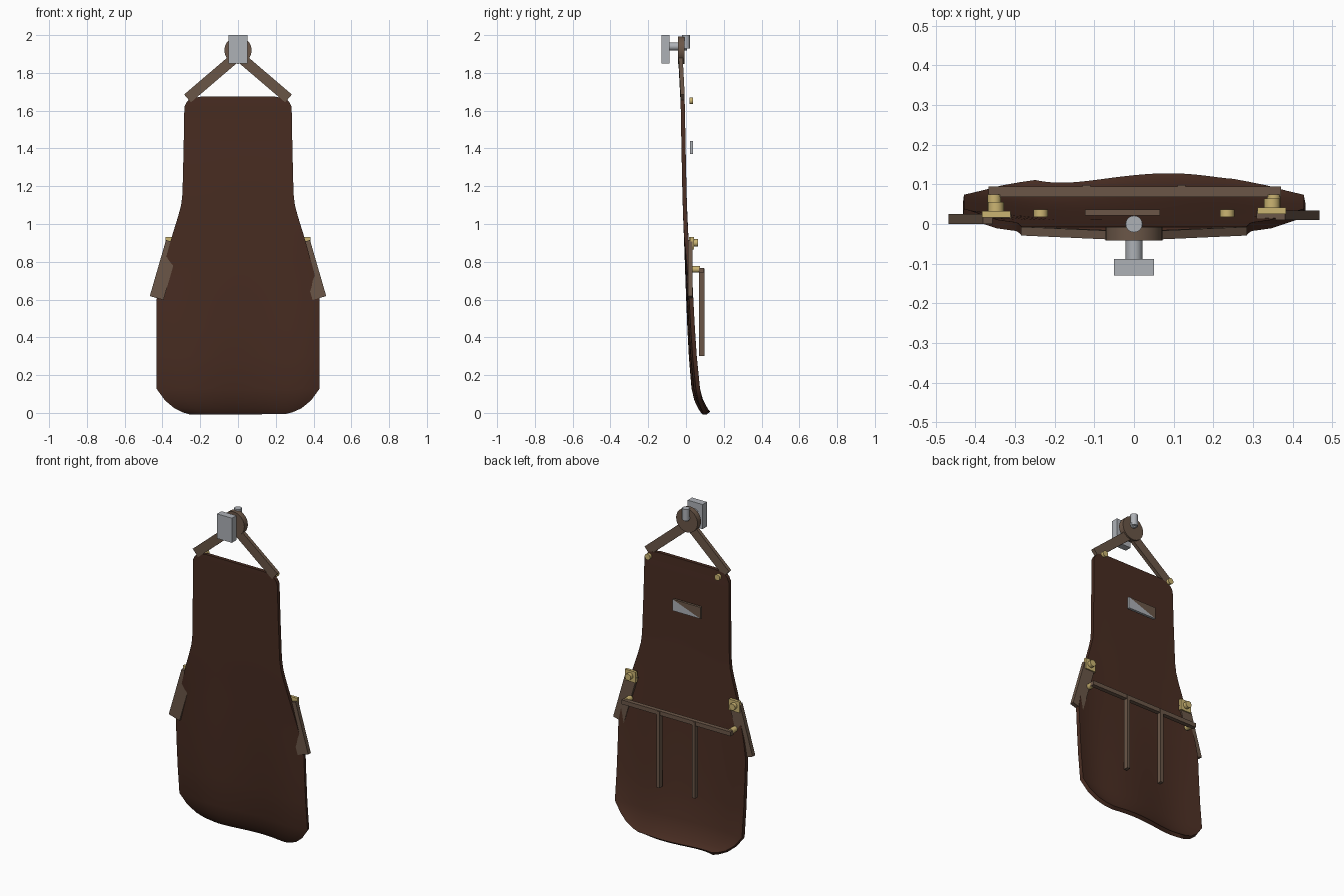
import bpy, bmesh, math
from mathutils import Vector, Matrix

if "Cube" in bpy.data.objects:
    bpy.data.objects.remove(bpy.data.objects["Cube"])


def material(name, rgb):
    m = bpy.data.materials.new(name)
    m.diffuse_color = (*rgb, 1)
    m.use_nodes = True
    m.node_tree.nodes["Principled BSDF"].inputs["Base Color"].default_value = m.diffuse_color
    return m


LEATHER = material("dark_leather", (0.066, 0.026, 0.016))
STRAP = material("strap_leather", (0.145, 0.094, 0.064))
STEEL = material("steel", (0.42, 0.44, 0.47))
BRASS = material("brass", (0.60, 0.46, 0.17))


def finish(name, bm, mat, smooth=False):
    bmesh.ops.recalc_face_normals(bm, faces=bm.faces[:])
    me = bpy.data.meshes.new(name)
    bm.to_mesh(me)
    bm.free()
    me.materials.append(mat)
    ob = bpy.data.objects.new(name, me)
    bpy.context.collection.objects.link(ob)
    if smooth:
        shade(ob)
    return ob


def shade(ob):
    bpy.ops.object.select_all(action='DESELECT')
    ob.select_set(True)
    bpy.context.view_layer.objects.active = ob
    bpy.ops.object.shade_smooth_by_angle(angle=math.radians(40))


def box(name, lo, hi, mat):
    lo, hi = Vector(lo), Vector(hi)
    bm = bmesh.new()
    bmesh.ops.create_cube(bm, size=1, matrix=Matrix.Translation((lo + hi) / 2)
                          @ Matrix.Diagonal((*(hi - lo), 1)))
    return finish(name, bm, mat)


def rod(name, a, b, r, mat, sides=20):
    a, b = Vector(a), Vector(b)
    rot = (b - a).to_track_quat('Z', 'Y').to_matrix().to_4x4()
    bm = bmesh.new()
    bmesh.ops.create_cone(bm, cap_ends=True, segments=sides, radius1=r, radius2=r,
                          depth=(b - a).length,
                          matrix=Matrix.Translation((a + b) / 2) @ rot)
    return finish(name, bm, mat, True)


def band(name, a, b, width, thick, mat):
    """Flat bar from a to b, its broad side facing the front."""
    a, b = Vector(a), Vector(b)
    d = (b - a).normalized()
    side = d.cross(Vector((0, 1, 0))).normalized()
    rot = Matrix((side, d.cross(side), d)).transposed().to_4x4()
    bm = bmesh.new()
    bmesh.ops.create_cube(bm, size=1, matrix=Matrix.Translation((a + b) / 2) @ rot
                          @ Matrix.Diagonal((width, thick, (b - a).length, 1)))
    return finish(name, bm, mat)


def prism(name, outline, y0, y1, mat):
    bm = bmesh.new()
    f = bm.faces.new([bm.verts.new((x, y0, z)) for x, z in outline])
    g = bmesh.ops.extrude_face_region(bm, geom=[f])
    for v in g["geom"]:
        if isinstance(v, bmesh.types.BMVert):
            v.co.y = y1
    return finish(name, bm, mat)


# apron: rows of (height, half width, depth), rippled and curled towards the hem
ROWS = [(0, .25, .105), (.01, .29, .096), (.03, .335, .084), (.07, .385, .065),
        (.13, .43, .05), (.3, .43, .033), (.45, .43, .023), (.6, .43, .015),
        (.7, .413, .010), (.8, .387, .006), (.95, .345, 0), (1.04, .317, -.004),
        (1.1, .301, -.006), (1.16, .294, -.008), (1.4, .288, -.013),
        (1.62, .284, -.017), (1.645, .272, -.018), (1.665, .25, -.018),
        (1.675, .19, -.018)]
COLS = 28
bm = bmesh.new()
grid = []
for z, w, y in ROWS:
    ripple = .015 * max(0, 1 - z / 1.3) ** 2
    curl = .013 * min(1, max(0, (.95 - z) / .25)) * min(1, z / .1)
    line = []
    for i in range(COLS + 1):
        u = 2 * i / COLS - 1
        wave = math.sin(2 * math.pi * (u * w + .08) / .7) * (1 - u ** 4)
        line.append(bm.verts.new((u * w, y + ripple * wave + curl * u ** 4, z)))
    grid.append(line)
for r0, r1 in zip(grid, grid[1:]):
    for i in range(COLS):
        bm.faces.new((r0[i], r0[i + 1], r1[i + 1], r1[i]))
apron = finish("apron", bm, LEATHER)
mod = apron.modifiers.new("thickness", 'SOLIDIFY')
mod.thickness, mod.offset = .022, 0
bpy.context.view_layer.objects.active = apron
bpy.ops.object.modifier_apply(modifier=mod.name)
shade(apron)

# wall hook
box("hook_wall_plate", (-.05, -.13, 1.85), (.05, -.088, 2.0), STEEL)
rod("hook_peg", (0, -.09, 1.94), (0, .005, 1.94), .021, STEEL)
rod("hook_tip", (0, 0, 1.93), (0, 0, 2.0), .021, STEEL)

# neck disc
rod("neck_disc", (0, -.042, 1.92), (0, -.008, 1.92), .072, STRAP, 32)

# mirrored parts
for s, side in ((-1, "left"), (1, "right")):
    rod(f"{side}_neck_rivet", (s * .235, .018, 1.652), (s * .235, .037, 1.652),
        .018, BRASS)
    band(f"{side}_neck_strap", (0, -.030, 1.893), (s * .267, -.018, 1.665),
         .055, .022, STRAP)
    # waist strap with buckle
    y = .013 if s < 0 else .022
    band(f"{side}_waist_strap", (s * .345, y, .905), (s * .431, y, .608),
         .075, .025, STRAP)
    box(f"{side}_buckle_plate", (s * .347 - .036, y + .003, .865),
        (s * .347 + .036, y + .020, .932), BRASS)
    rod(f"{side}_buckle_stud", (s * .348, y + .018, .9), (s * .348, y + .042, .9),
        .02, BRASS)
    # tool rail pin and hanging strip
    rod(f"{side}_rail_pin", (s * .352, .032, .76), (s * .352, .074, .76), .017, BRASS)
    box(f"{side}_hanging_strip", (s * .12 - .010, .07, .30),
        (s * .12 + .010, .098, .765), STRAP)

# tool rail
box("tool_rail", (-.367, .068, .742), (.37, .094, .768), STRAP)

# chest tag, split along its diagonal
x0, x1, z0, z1 = -.124, .066, 1.37, 1.44
prism("chest_tag_steel", [(x1, z1), (x1, z0), (x0, z0)], .021, .036, STEEL)
prism("chest_tag_leather", [(x1, z1), (x0, z1), (x0, z0)], .021, .036, STRAP)
